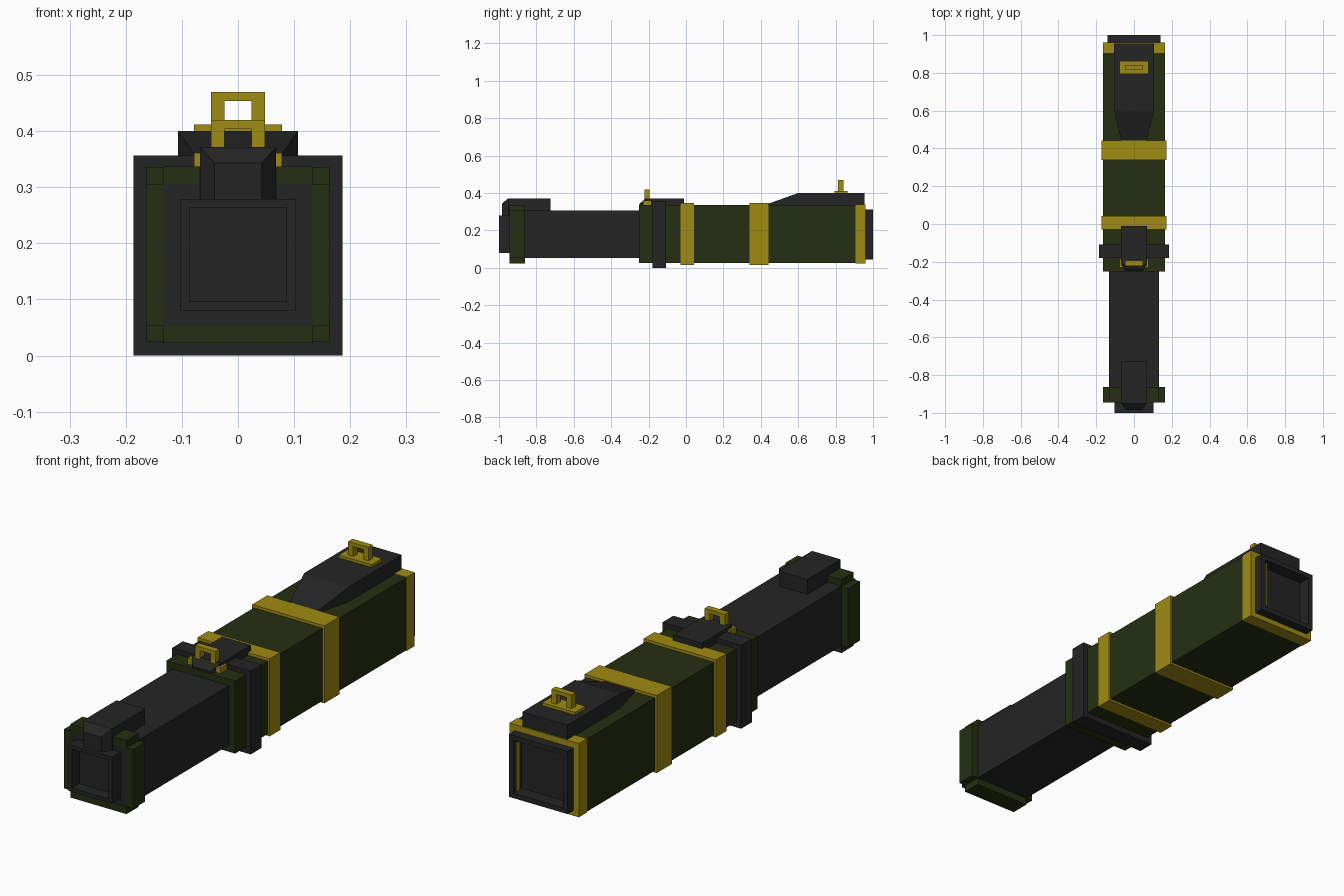
import bpy, bmesh

if "Cube" in bpy.data.objects:
    bpy.data.objects.remove(bpy.data.objects["Cube"])


def material(name, rgb):
    m = bpy.data.materials.new(name)
    m.diffuse_color = (*rgb, 1)
    m.use_nodes = True
    m.node_tree.nodes["Principled BSDF"].inputs["Base Color"].default_value = m.diffuse_color
    return m


DARK = material("charcoal", (0.018, 0.018, 0.018))
GREEN = material("dark olive", (0.018, 0.028, 0.006))
YELLOW = material("mustard", (0.35, 0.26, 0.006))


def finish(bm, name, mat):
    bmesh.ops.recalc_face_normals(bm, faces=bm.faces)
    me = bpy.data.meshes.new(name)
    bm.to_mesh(me)
    bm.free()
    me.materials.append(mat)
    ob = bpy.data.objects.new(name, me)
    bpy.context.collection.objects.link(ob)
    return ob


def add_box(bm, x0, x1, y0, y1, z0, z1):
    vs = bmesh.ops.create_cube(bm, size=1)["verts"]
    for v in vs:
        v.co = ((x0 + x1) / 2 + v.co.x * (x1 - x0),
                (y0 + y1) / 2 + v.co.y * (y1 - y0),
                (z0 + z1) / 2 + v.co.z * (z1 - z0))


def box(name, mat, hx, y0, y1, z0, z1):
    bm = bmesh.new()
    add_box(bm, -hx, hx, y0, y1, z0, z1)
    return finish(bm, name, mat)


def recessed_box(name, mat, hx, y0, y1, z0, z1, rim, depth, side):
    """Box whose front (side=-1) or back (side=1) face has a square recess."""
    bm = bmesh.new()
    add_box(bm, -hx, hx, y0, y1, z0, z1)
    bm.normal_update()
    face = next(f for f in bm.faces if f.normal.y * side > 0.9)
    bmesh.ops.inset_individual(bm, faces=[face], thickness=rim)
    new = bmesh.ops.extrude_discrete_faces(bm, faces=[face])["faces"][0]
    for v in new.verts:
        v.co.y -= side * depth
    return finish(bm, name, mat)


def four_slabs(name, mat, hx, y0, y1, z0, z1, t, corners=True):
    """Square band made of four slabs, with or without filled corners."""
    bm = bmesh.new()
    tx = hx if corners else hx - t
    for a, b in ((z0, z0 + t), (z1 - t, z1)):
        add_box(bm, -tx, tx, y0, y1, a, b)
    for s in (-1, 1):
        a, b = sorted((s * (hx - t), s * hx))
        add_box(bm, a, b, y0, y1, z0 + t, z1 - t)
    return finish(bm, name, mat)


def loft(name, mat, sections):
    """Box-like solid through sections (y, half width, bottom, top)."""
    bm = bmesh.new()
    rings = [[bm.verts.new(p) for p in ((-h, y, a), (h, y, a), (h, y, b), (-h, y, b))]
             for y, h, a, b in sections]
    for r, q in zip(rings, rings[1:]):
        for i in range(4):
            j = (i + 1) % 4
            bm.faces.new((r[i], r[j], q[j], q[i]))
    bm.faces.new(rings[0])
    bm.faces.new(rings[-1])
    return finish(bm, name, mat)


def sight_loop(name, y0, y1, z0, z1):
    """Upright square arch."""
    bm = bmesh.new()
    add_box(bm, -0.048, 0.048, y0, y1, z1 - 0.016, z1)
    for s in (-1, 1):
        a, b = sorted((s * 0.024, s * 0.048))
        add_box(bm, a, b, y0, y1, z0, z1 - 0.016)
    return finish(bm, name, YELLOW)


# Front barrel with muzzle and cross-shaped ring
box("barrel", DARK, 0.133, -0.942, -0.24, 0.053, 0.308)
recessed_box("muzzle", DARK, 0.103, -1.0, -0.93, 0.08, 0.279, 0.023, 0.05, -1)
four_slabs("muzzle_ring", GREEN, 0.164, -0.944, -0.862, 0.022, 0.337, 0.031, False)
loft("front_block", DARK, [(-0.985, 0.042, 0.279, 0.343), (-0.95, 0.068, 0.279, 0.372),
                           (-0.725, 0.068, 0.279, 0.372)])

# Rear body and bands
box("rear_body", GREEN, 0.163, -0.252, 0.91, 0.025, 0.336)
box("collar", DARK, 0.186, -0.18, -0.108, 0.0, 0.357)
box("front_band", YELLOW, 0.171, -0.03, 0.042, 0.016, 0.348)
box("middle_band", YELLOW, 0.171, 0.34, 0.442, 0.016, 0.348)
four_slabs("rear_band", YELLOW, 0.165, 0.905, 0.96, 0.023, 0.339, 0.028)
recessed_box("rear_cap", DARK, 0.139, 0.9, 1.0, 0.045, 0.313, 0.03, 0.055, 1)
bm = bmesh.new()
add_box(bm, 0.104, 0.11, 0.976, 0.997, 0.076, 0.282)
finish(bm, "rear_cap_trim", YELLOW)

# Middle sight
loft("middle_sight_block", DARK, [(-0.248, 0.042, 0.33, 0.343), (-0.215, 0.068, 0.33, 0.372),
                                  (-0.01, 0.068, 0.33, 0.372)])
box("middle_sight_plate", YELLOW, 0.078, -0.23, -0.185, 0.33, 0.361)
sight_loop("middle_sight_loop", -0.222, -0.194, 0.34, 0.42)

# Rear tapered housing and sight
loft("rear_housing", DARK, [(0.44, 0.066, 0.33, 0.343), (0.60, 0.107, 0.33, 0.40),
                            (0.955, 0.107, 0.33, 0.40)])
box("rear_sight_plate", YELLOW, 0.078, 0.793, 0.863, 0.395, 0.412)
sight_loop("rear_sight_loop", 0.814, 0.843, 0.40, 0.47)
